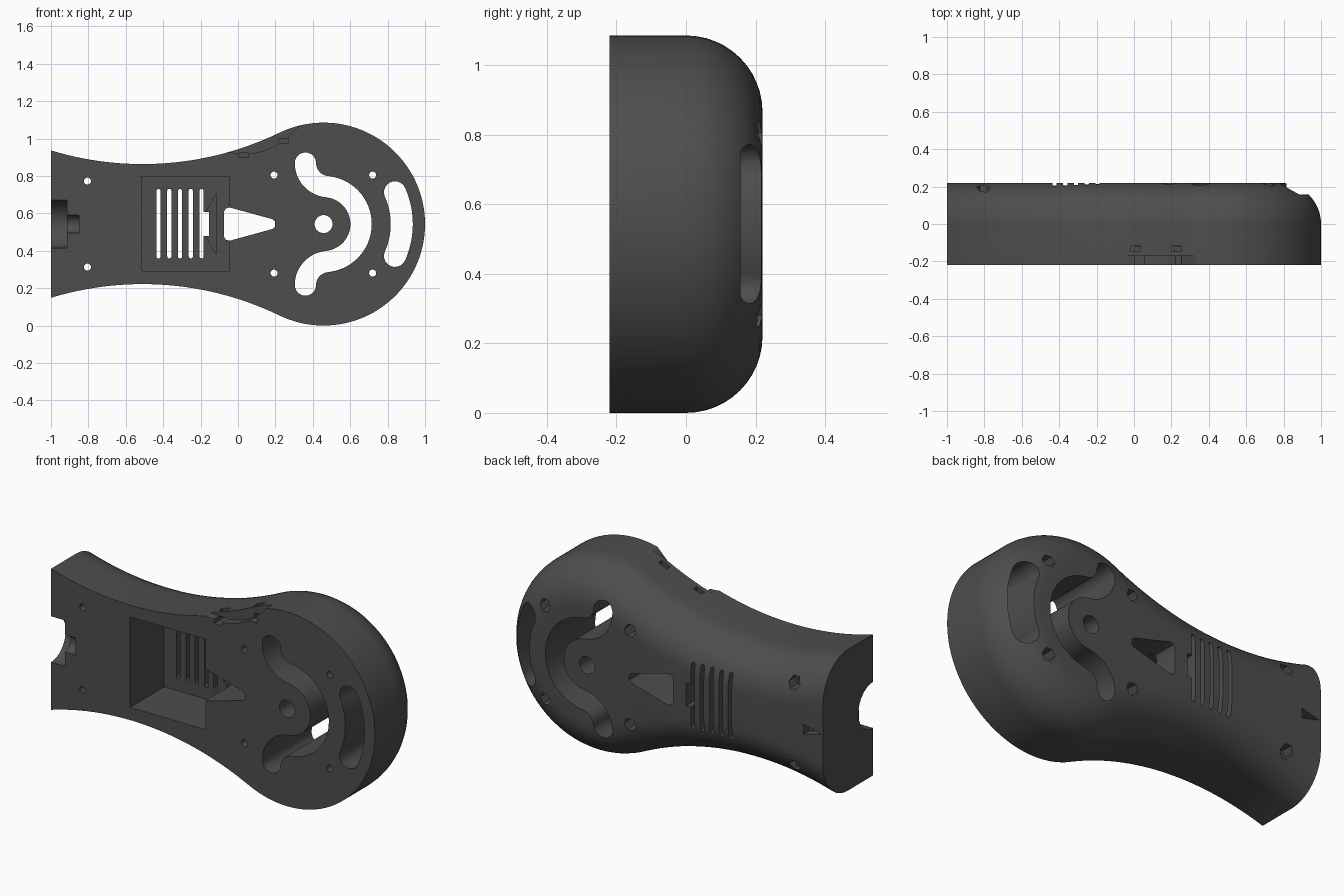
import bpy, bmesh, math
from math import sin, cos, pi, radians, sqrt
from mathutils import Matrix, Vector

if "Cube" in bpy.data.objects:
    bpy.data.objects.remove(bpy.data.objects["Cube"])

HX, HZ, HR = 0.4575, 0.5425, 0.5425      # head circle
F, B = -0.22, 0.22                       # front and back planes
NX, NR = -0.51, 1.68                     # waist arc
NZ = HZ + sqrt((HR + NR) ** 2 - (HX - NX) ** 2)
TAN = math.atan2(NZ - HZ, NX - HX)       # direction of the tangent point

grey = bpy.data.materials.new("dark_grey")
grey.diffuse_color = (0.075, 0.075, 0.075, 1)
grey.use_nodes = True
grey.node_tree.nodes["Principled BSDF"].inputs["Base Color"].default_value = grey.diffuse_color


def make(name, bm):
    bmesh.ops.recalc_face_normals(bm, faces=bm.faces)
    me = bpy.data.meshes.new(name)
    bm.to_mesh(me)
    bm.free()
    me.materials.append(grey)
    ob = bpy.data.objects.new(name, me)
    bpy.context.collection.objects.link(ob)
    return ob


def arc(cx, cz, r, a0, a1, n):
    return [(cx + r * cos(a0 + (a1 - a0) * i / n), cz + r * sin(a0 + (a1 - a0) * i / n))
            for i in range(n + 1)]


def outline(d):
    """Paddle outline moved inwards by d, with the wide end kept flat at x = -1."""
    head = arc(HX, HZ, HR - d, TAN, -TAN, 72)
    r = NR + d
    end = -math.acos((-1 - NX) / r)
    neck = arc(NX, NZ, r, end, TAN - pi, 28)
    lower = [(x, 2 * HZ - z) for x, z in reversed(neck)]
    return neck + head[1:-1] + lower


# Body: flat front, straight wall, rounded back edge
bm = bmesh.new()
layers = [(F, 0)] + [(B * sin(t), B * (1 - cos(t))) for t in [pi / 2 * i / 12 for i in range(13)]]
rings = [[bm.verts.new((x, y, z)) for x, z in outline(d)] for y, d in layers]
for a, b in zip(rings, rings[1:]):
    for i in range(len(a)):
        j = (i + 1) % len(a)
        bm.faces.new((a[i], a[j], b[j], b[i]))
bm.faces.new(rings[0])
bm.faces.new(rings[-1])
body = make("handle_shell", bm)


def cut(cutter):
    cutter.hide_render = True
    m = body.modifiers.new("cut", 'BOOLEAN')
    m.operation, m.solver, m.object = 'DIFFERENCE', 'EXACT', cutter
    bpy.context.view_layer.objects.active = body
    bpy.ops.object.modifier_apply(modifier=m.name)
    bpy.data.objects.remove(cutter)


def prism(pts, y0=-0.4, y1=0.4):
    bm = bmesh.new()
    a = [bm.verts.new((x, y0, z)) for x, z in pts]
    b = [bm.verts.new((x, y1, z)) for x, z in pts]
    bm.faces.new(a)
    bm.faces.new(b)
    for i in range(len(a)):
        j = (i + 1) % len(a)
        bm.faces.new((a[i], a[j], b[j], b[i]))
    cut(make("cutter", bm))


def box(x0, x1, z0, z1, y0=-0.4, y1=0.4):
    prism([(x0, z0), (x1, z0), (x1, z1), (x0, z1)], y0, y1)


def hole(x, z, r, n=24, y0=-0.4, y1=0.4):
    prism(arc(x, z, r, 0, 2 * pi, n)[:-1], y0, y1)


def stroke(path, w):
    """Outline of a rounded stroke with half width w."""
    p = [Vector(q) for q in path]
    left, right = [], []
    for i, q in enumerate(p):
        t = (p[min(i + 1, len(p) - 1)] - p[max(i - 1, 0)]).normalized()
        n = Vector((-t.y, t.x)) * w
        left.append(q + n)
        right.append(q - n)

    def cap(c, start):
        a = math.atan2(start.y - c.y, start.x - c.x)
        return arc(c.x, c.y, w, a, a - pi, 10)[1:-1]
    return ([tuple(v) for v in left] + cap(p[-1], left[-1])
            + [tuple(v) for v in reversed(right)] + cap(p[0], right[0]))


def trough(x0, x1, r):
    """Round channel along x, sunk in the front face."""
    bm = bmesh.new()
    bmesh.ops.create_cone(bm, cap_ends=True, segments=48, radius1=r, radius2=r, depth=x1 - x0)
    bm.transform(Matrix.Translation(((x0 + x1) / 2, F, HZ)) @ Matrix.Rotation(pi / 2, 4, 'Y'))
    cut(make("cutter", bm))


# Hub hole and the curved slot around it
hole(HX, HZ, 0.048, 32)
S = radians(84.9)
hook = arc(HX + 0.029, HZ + 0.326, 0.126, pi, pi + S, 14)
mirror_hook = [(x, 2 * HZ - z) for x, z in reversed(hook)]
prism(stroke(hook + arc(HX, HZ, 0.2005, S, -S, 36)[1:-1] + mirror_hook, 0.057))

# Outer crescent slot
prism(stroke(arc(HX, HZ, 0.418, radians(24), radians(-24), 20), 0.059))

# Wedge-shaped window
half = [(-0.075, 0.066), (-0.066, 0.083), (-0.045, 0.089), (0.185, 0.026), (0.198, 0.014)]
prism([(x, HZ + z) for x, z in half] + [(x, HZ - z) for x, z in reversed(half)])

# Bolt holes with hexagonal nut recesses in the back
for x, dz in ((-0.805, 0.23), (0.193, 0.262), (0.72, 0.262)):
    for s in (-1, 1):
        hole(x, HZ + s * dz, 0.019, 16)
        hole(x, HZ + s * dz, 0.036, 6, 0.14, 0.4)

# Square pocket, vent slots and drive opening
box(-0.512, -0.048, 0.293, 0.797, -0.4, 0.08)
for i in range(5):
    x = -0.425 + i * 0.0575
    prism(stroke([(x, 0.37), (x, HZ), (x, 0.72)], 0.011))
box(-0.185, -0.155, 0.48, 0.608)
prism([(-0.18, 0.49), (-0.115, 0.38), (-0.115, 0.705), (-0.18, 0.595)], 0, 0.14)

# Channels for the motor, neck and end
trough(-0.865, -0.50, 0.137)
trough(-0.93, -0.85, 0.048)
trough(-1.1, -0.915, 0.128)

# Small tapered recess on the back near the end
prism([(-0.88, HZ + 0.028), (-0.88, HZ - 0.028), (-0.99, HZ)], 0.17, 0.4)

# Shallow seat on the upper edge with two clip slots
prism([(-0.1, 0.932), (-0.03, 0.924), (0.06, 0.918), (0.14, 0.934), (0.21, 0.965),
       (0.27, 1.01), (0.34, 1.08), (0.3, 1.2), (-0.1, 1.2)], -0.4, -0.17)
for x, z in ((0.01, 0.91), (0.225, 0.985)):
    box(x - 0.025, x + 0.025, z, z + 0.2, -0.145, -0.115)
    box(x - 0.005, x + 0.045, z - 0.012, z + 0.012, -0.4, -0.12)

bpy.ops.object.select_all(action='DESELECT')
body.select_set(True)
bpy.context.view_layer.objects.active = body
bpy.ops.object.shade_smooth_by_angle(angle=radians(30))
